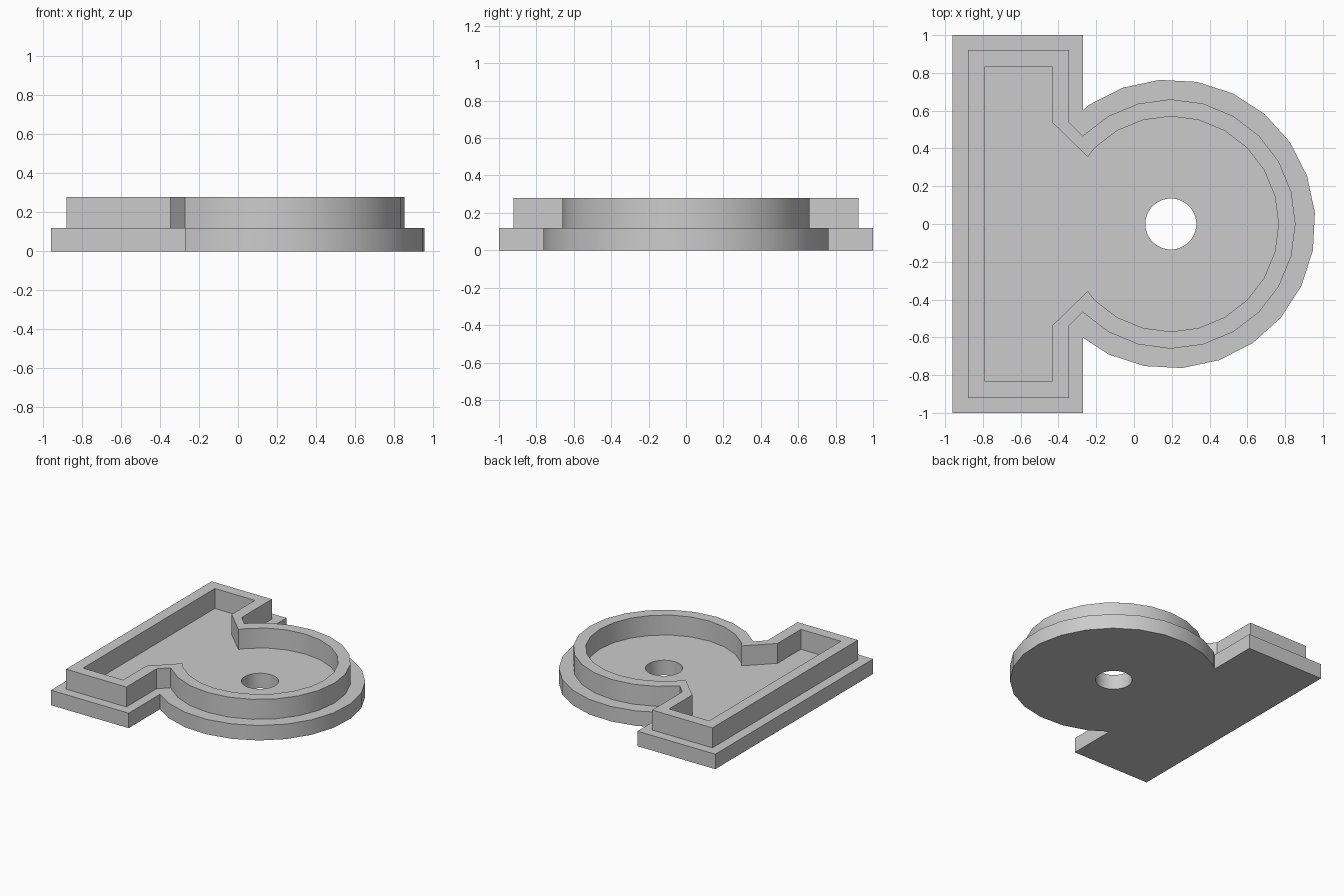
import bpy, bmesh
from math import sin, cos, radians

if "Cube" in bpy.data.objects:
    bpy.data.objects.remove(bpy.data.objects["Cube"], do_unlink=True)

CX = 0.195                        # centre of the round end
FLOOR, RIM = 0.12, 0.28           # plate thickness, top of the wall


def arc(radius, start, end, steps):
    """Points on the round end, from start to end in degrees."""
    angles = [radians(start + (end - start) * i / steps) for i in range(steps + 1)]
    return [(CX + radius * cos(a), radius * sin(a)) for a in angles]


def tee(left, neck, half, shoulder):
    """Bar end of the keyhole outline, running on from the top of the arc."""
    return [(neck, shoulder), (neck, half), (left, half),
            (left, -half), (neck, -half), (neck, -shoulder)]


# Outlines: plate edge, wall outside, wall inside and the round hole
plate = arc(0.765, -115.5, 124.5, 16) + tee(-0.96, -0.27, 1.0, 0.602)
wall_out = arc(0.66, -135, 135, 18) + tee(-0.88, -0.345, 0.922, 0.54)
wall_in = ([(-0.245, -0.355)] + arc(0.57, -135, 135, 18) + [(-0.245, 0.355)]
           + tee(-0.79, -0.435, 0.835, 0.54))
hole = arc(0.135, 0, 352.5, 47)

bm = bmesh.new()


def loop(points, z):
    verts = [bm.verts.new((x, y, z)) for x, y in points]
    for a, b in zip(verts, verts[1:] + verts[:1]):
        bm.edges.new((a, b))
    return verts


def side(points, z0, z1):
    """Upright band; returns its lower and upper loops."""
    low, high = loop(points, z0), loop(points, z1)
    for i in range(len(low)):
        bm.faces.new((low[i - 1], low[i], high[i], high[i - 1]))
    return low, high


def fill(outer, inner):
    """Flat face between two loops."""
    edges = [bm.edges.get((v[i - 1], v[i])) for v in (outer, inner) for i in range(len(v))]
    bmesh.ops.triangle_fill(bm, edges=edges, use_beauty=True, normal=(0, 0, 1))


plate_low, plate_high = side(plate, 0, FLOOR)
out_low, out_high = side(wall_out, FLOOR, RIM)
in_low, in_high = side(wall_in, FLOOR, RIM)
hole_low, hole_high = side(hole, 0, FLOOR)
fill(plate_low, hole_low)         # underside
fill(plate_high, out_low)         # outer ledge
fill(out_high, in_high)           # wall top
fill(in_low, hole_high)           # tray floor
bmesh.ops.recalc_face_normals(bm, faces=bm.faces)

mesh = bpy.data.meshes.new("keyhole_tray")
bm.to_mesh(mesh)
bm.free()
tray = bpy.data.objects.new("keyhole_tray", mesh)
bpy.context.collection.objects.link(tray)

# Plain grey
grey = bpy.data.materials.new("plain_grey")
grey.use_nodes = True
colour = (0.6, 0.6, 0.6, 1)
grey.diffuse_color = colour
grey.node_tree.nodes["Principled BSDF"].inputs["Base Color"].default_value = colour
mesh.materials.append(grey)

# Smooth curved sides, sharp corners
bpy.ops.object.select_all(action='DESELECT')
tray.select_set(True)
bpy.context.view_layer.objects.active = tray
bpy.ops.object.shade_smooth_by_angle(angle=radians(30))
